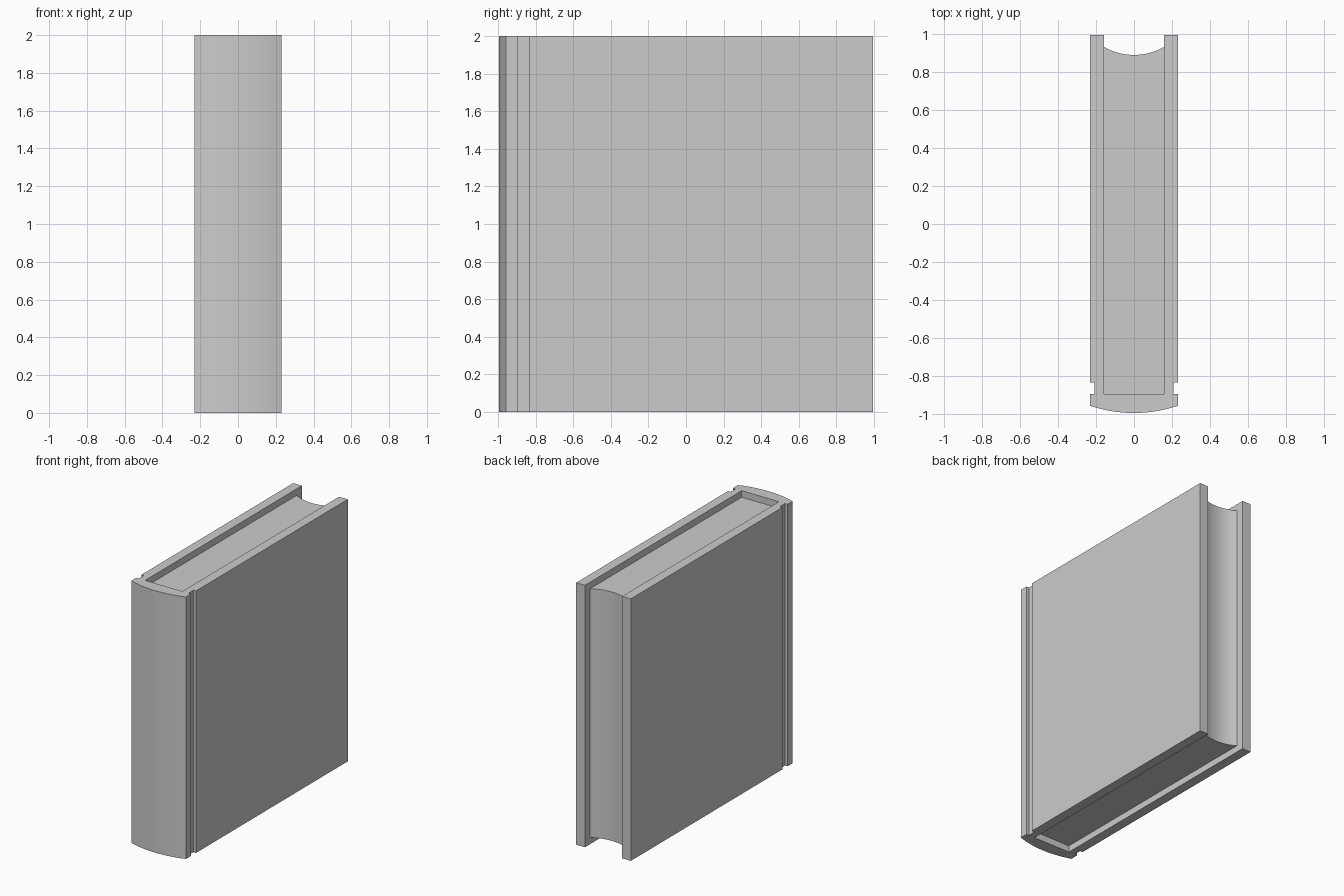
import bpy, bmesh, math

if "Cube" in bpy.data.objects:
    bpy.data.objects.remove(bpy.data.objects["Cube"])

HALF_W = 0.231      # outer half thickness of the book
INNER = 0.157       # half thickness of the page block
GROOVE = 0.209      # half thickness at the hinge groove
RECESS = 0.05       # pages sit below the cover edges


def half_arc(half_width, y_mid, y_end, steps=10):
    """Points of a shallow arc from the middle (x = 0) out to +half_width."""
    sag = y_end - y_mid
    radius = (half_width ** 2 + sag ** 2) / (2 * abs(sag))
    sweep = math.asin(half_width / radius)
    sign = math.copysign(1, sag)
    return [(radius * math.sin(sweep * i / steps),
             y_mid + sign * radius * (1 - math.cos(sweep * i / steps)))
            for i in range(steps + 1)]


def extrude_symmetric(name, half, z0, z1):
    """Mirror a half outline (starting and ending on x = 0) and extrude it in z."""
    outline = half + [(-x, y) for x, y in reversed(half) if x > 1e-6]
    bm = bmesh.new()
    base = bm.faces.new([bm.verts.new((x, y, z0)) for x, y in outline])
    top = bmesh.ops.extrude_face_region(bm, geom=[base], use_keep_orig=True)
    verts = [g for g in top["geom"] if isinstance(g, bmesh.types.BMVert)]
    bmesh.ops.translate(bm, vec=(0, 0, z1 - z0), verts=verts)
    bmesh.ops.recalc_face_normals(bm, faces=bm.faces)
    mesh = bpy.data.meshes.new(name)
    bm.to_mesh(mesh)
    bm.free()
    obj = bpy.data.objects.new(name, mesh)
    bpy.context.collection.objects.link(obj)
    bpy.ops.object.select_all(action='DESELECT')
    obj.select_set(True)
    bpy.context.view_layer.objects.active = obj
    bpy.ops.object.shade_smooth_by_angle(angle=math.radians(30))
    return obj


# Cover: rounded spine, hinge grooves and two boards in one U profile
cover = half_arc(HALF_W, -0.995, -0.957) + [
    (HALF_W, -0.896), (GROOVE, -0.896), (GROOVE, -0.835), (HALF_W, -0.835),
    (HALF_W, 0.995), (INNER, 0.995), (INNER, -0.896), (0, -0.896)]
extrude_symmetric("cover", cover, 0, 2)

# Page block: flat at the spine, hollow curve at the fore edge
pages = [(0, -0.896), (INNER, -0.896)] + half_arc(INNER, 0.89, 0.932)[::-1]
extrude_symmetric("pages", pages, RECESS, 2 - RECESS)
